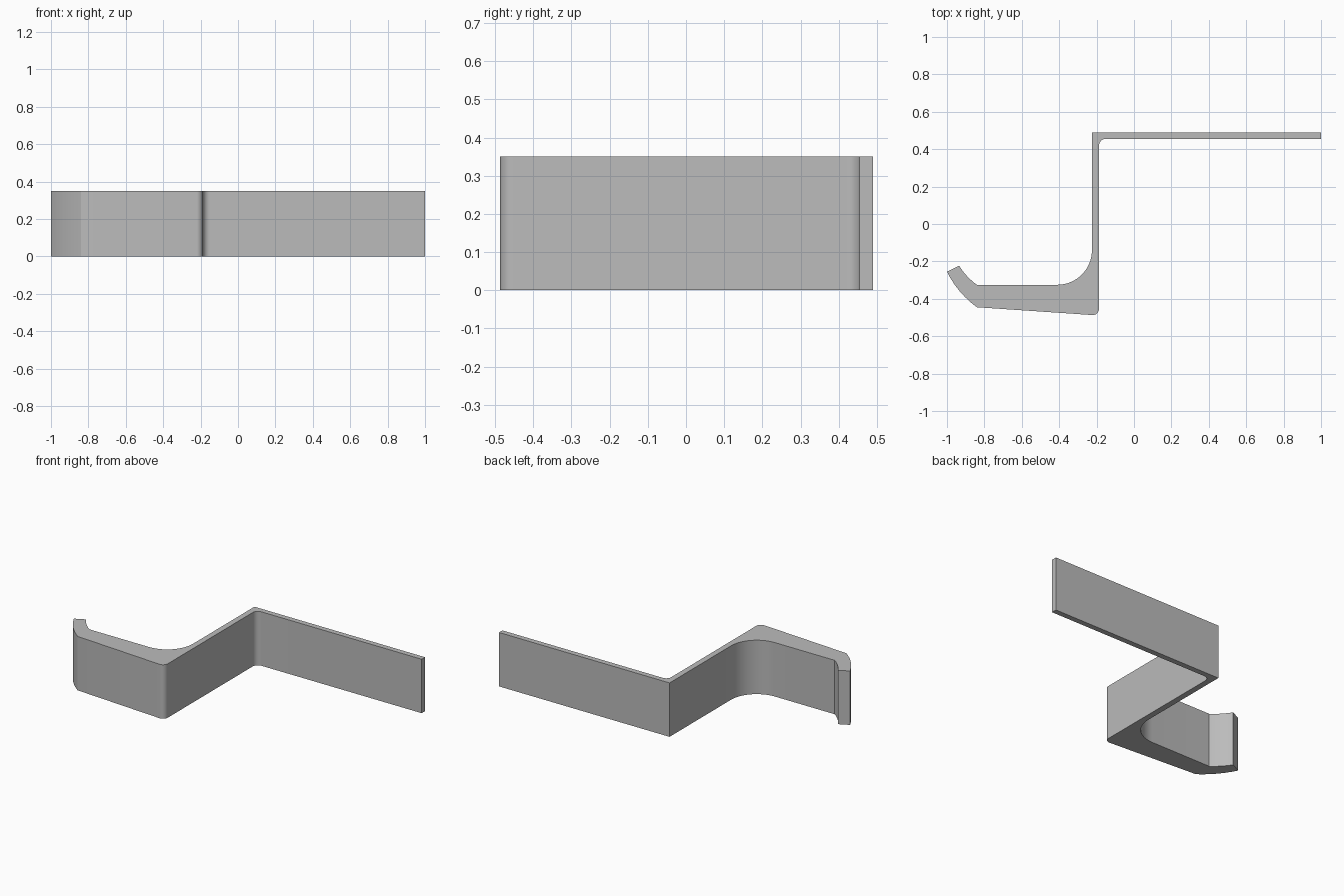
import bpy, bmesh, math
from mathutils import Vector, Matrix

cube = bpy.data.objects.get("Cube")
if cube:
    bpy.data.objects.remove(cube, do_unlink=True)

HEIGHT = 0.35

# Profile corners: x, y, and the turn in degrees of the arc to the next corner (0 = straight)
profile = [
    (-0.225, 0.49, 0), (1, 0.49, 0), (1, 0.455, 0),       # long mounting arm
    (-0.151, 0.455, 90), (-0.187, 0.419, 0),              # inner fillet
    (-0.187, -0.453, -86), (-0.219, -0.487, 0),           # rounded outer corner
    (-0.84, -0.445, -28), (-1, -0.255, 0),                # outside of curled lip
    (-0.935, -0.223, 23), (-0.84, -0.325, 0),             # inside of curled lip
    (-0.41, -0.325, 90), (-0.225, -0.14, 0),              # large fillet
]


def outline(corners):
    points = []
    for i, (x, y, turn) in enumerate(corners):
        start = Vector((x, y))
        points.append(start)
        if not turn:
            continue
        end = Vector(corners[(i + 1) % len(corners)][:2])
        angle = math.radians(turn)
        chord = end - start
        normal = Vector((-chord.y, chord.x))
        centre = (start + end) / 2 + normal / (2 * math.tan(angle / 2))
        steps = max(6, round(abs(turn) / 6))
        for s in range(1, steps):
            points.append(centre + Matrix.Rotation(angle * s / steps, 2) @ (start - centre))
    return points


# Extrude the profile into the bracket
bm = bmesh.new()
base = bm.faces.new([bm.verts.new((p.x, p.y, 0)) for p in outline(profile)])
extruded = bmesh.ops.extrude_face_region(bm, geom=[base], use_keep_orig=True)
top = [v for v in extruded["geom"] if isinstance(v, bmesh.types.BMVert)]
bmesh.ops.translate(bm, vec=(0, 0, HEIGHT), verts=top)
bmesh.ops.recalc_face_normals(bm, faces=bm.faces)
mesh = bpy.data.meshes.new("hook_bracket")
bm.to_mesh(mesh)
bm.free()
bracket = bpy.data.objects.new("hook_bracket", mesh)
bpy.context.collection.objects.link(bracket)

# Plain grey material
grey = bpy.data.materials.new("light_grey")
grey.use_nodes = True
colour = (0.5, 0.5, 0.5, 1)
grey.diffuse_color = colour
grey.node_tree.nodes["Principled BSDF"].inputs["Base Color"].default_value = colour
mesh.materials.append(grey)

# Smooth the arcs, keep the corners crisp
bpy.ops.object.select_all(action="DESELECT")
bracket.select_set(True)
bpy.context.view_layer.objects.active = bracket
bpy.ops.object.shade_smooth_by_angle(angle=math.radians(20))
